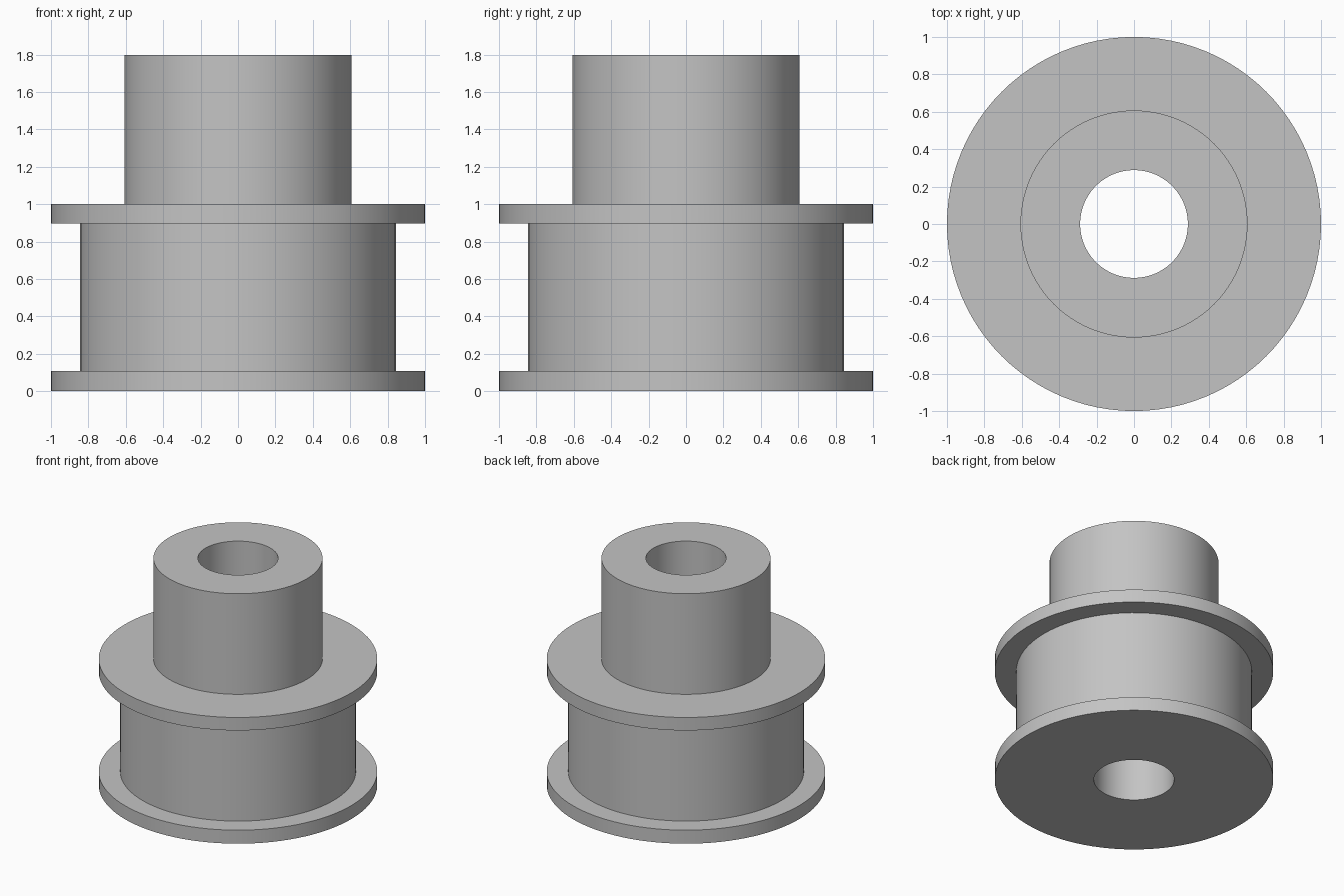
import bpy
import bmesh
import math

SEGMENTS = 96
BORE, HUB, BARREL, FLANGE = 0.288, 0.607, 0.846, 1.0
BASE_TOP, RIM_BOTTOM, RIM_TOP, HUB_TOP = 0.107, 0.897, 1.0, 1.797

cube = bpy.data.objects.get("Cube")
if cube:
    bpy.data.objects.remove(cube, do_unlink=True)

# Plain grey metal
grey = bpy.data.materials.new("grey_metal")
grey.use_nodes = True
colour = (0.55, 0.55, 0.55, 1.0)
grey.diffuse_color = colour
grey.node_tree.nodes["Principled BSDF"].inputs["Base Color"].default_value = colour


def lathe(name, profile, material):
    """Revolve a closed (radius, height) profile around the z axis."""
    bm = bmesh.new()
    rings = []
    for i in range(SEGMENTS):
        a = math.tau * i / SEGMENTS
        rings.append([bm.verts.new((r * math.cos(a), r * math.sin(a), z))
                      for r, z in profile])
    count = len(profile)
    for i, ring in enumerate(rings):
        following = rings[(i + 1) % SEGMENTS]
        for j in range(count):
            k = (j + 1) % count
            bm.faces.new((ring[j], following[j], following[k], ring[k]))
    bmesh.ops.recalc_face_normals(bm, faces=bm.faces)
    mesh = bpy.data.meshes.new(name)
    bm.to_mesh(mesh)
    bm.free()
    mesh.materials.append(material)
    obj = bpy.data.objects.new(name, mesh)
    bpy.context.collection.objects.link(obj)
    bpy.ops.object.select_all(action="DESELECT")
    obj.select_set(True)
    bpy.context.view_layer.objects.active = obj
    bpy.ops.object.shade_smooth_by_angle(angle=math.radians(30))
    return obj


# One turned piece: lower flange, barrel, upper flange, hub and through bore
lathe("flanged_pulley", [
    (BORE, 0), (FLANGE, 0), (FLANGE, BASE_TOP), (BARREL, BASE_TOP),
    (BARREL, RIM_BOTTOM), (FLANGE, RIM_BOTTOM), (FLANGE, RIM_TOP),
    (HUB, RIM_TOP), (HUB, HUB_TOP), (BORE, HUB_TOP),
], grey)
